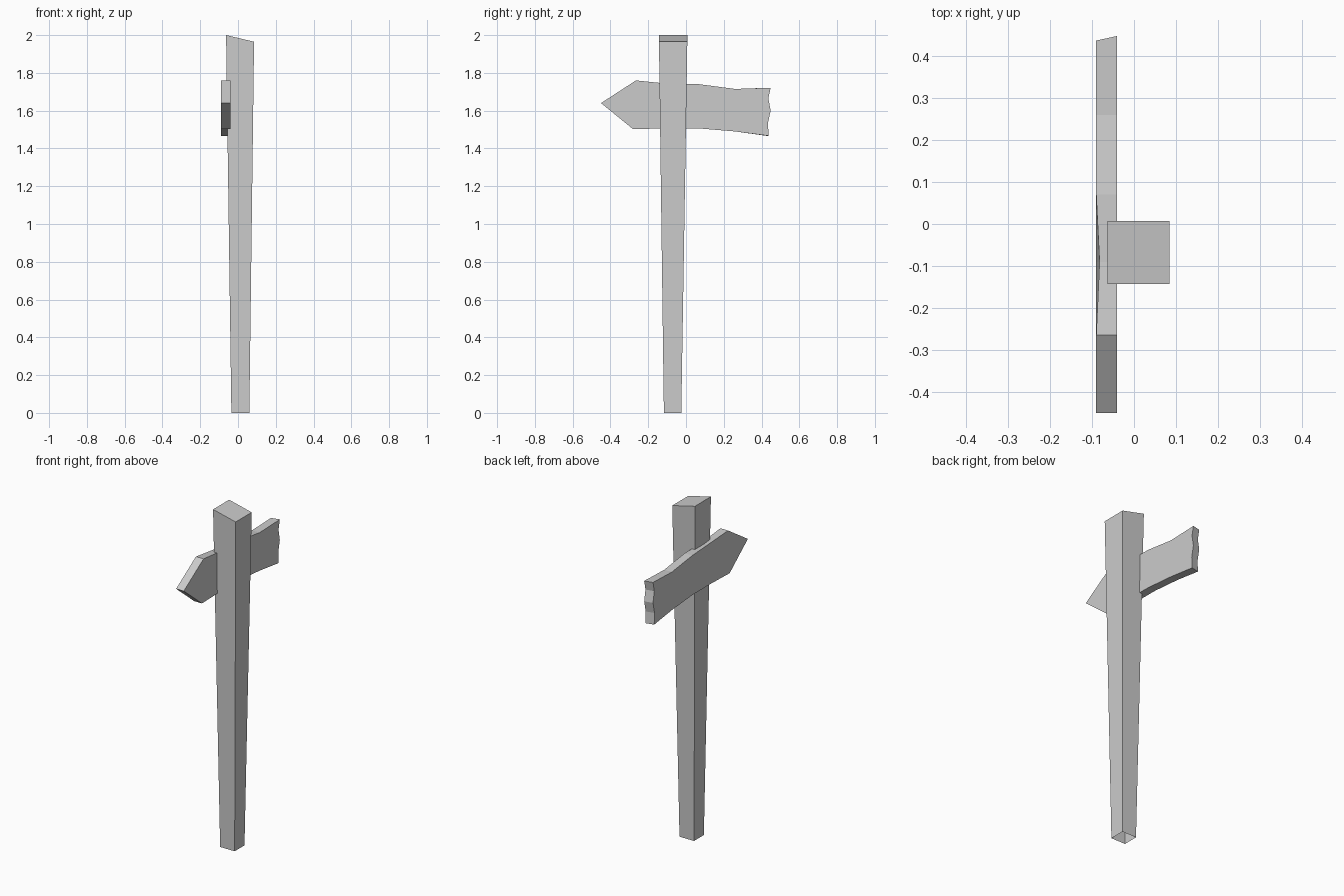
import bpy

if "Cube" in bpy.data.objects:
    bpy.data.objects.remove(bpy.data.objects["Cube"])


def add_mesh(name, verts, faces):
    mesh = bpy.data.meshes.new(name)
    mesh.from_pydata(verts, [], faces)
    mesh.update()
    obj = bpy.data.objects.new(name, mesh)
    bpy.context.collection.objects.link(obj)
    return obj


# Post: tapered square shaft with a slanted top, open underneath
base = [(-.035, -.117), (.06, -.117), (.06, -.025), (-.035, -.025)]
head = [(-.063, -.143, 2), (.085, -.143, 1.965), (.085, .007, 1.965), (-.063, .007, 2)]
sides = [(i, (i + 1) % 4, (i + 1) % 4 + 4, i + 4) for i in range(4)]
add_mesh("post", [(x, y, 0) for x, y in base] + head, sides + [(4, 5, 6, 7)])

# Arrow board: outline in y, z, running from the tip along the top and back below
outline = [(-.45, 1.64), (-.265, 1.76), (-.09, 1.742), (.07, 1.74), (.26, 1.715),
           (.448, 1.721), (.436, 1.665), (.448, 1.60), (.434, 1.535), (.437, 1.467),
           (.26, 1.49), (.07, 1.506), (-.09, 1.507), (-.28, 1.502)]
n = len(outline)
outer, inner = [], []
for i, (y, z) in enumerate(outline):
    worn_end = 5 <= i <= 9
    # worn top edge beside the post, and a slightly skewed broken end
    outer.append((-.082 if i == 2 else -.09, y - (.011 if worn_end else 0), z))
    inner.append((-.04, y, z))

# Face sections: tip, three planks, ragged end
sections = [(0, 1, 13), (1, 2, 12, 13), (2, 3, 11, 12), (3, 4, 10, 11),
            (4, 5, 6, 7, 8, 9, 10)]
faces = [tuple(reversed(s)) for s in sections]
faces += [tuple(i + n for i in s) for s in sections]
faces += [(i, (i + 1) % n, (i + 1) % n + n, i + n) for i in range(n)]
board = add_mesh("arrow_board", outer + inner, faces)

# Make the board's normals consistent
import bmesh
bm = bmesh.new()
bm.from_mesh(board.data)
bmesh.ops.recalc_face_normals(bm, faces=bm.faces)
bm.to_mesh(board.data)
bm.free()
